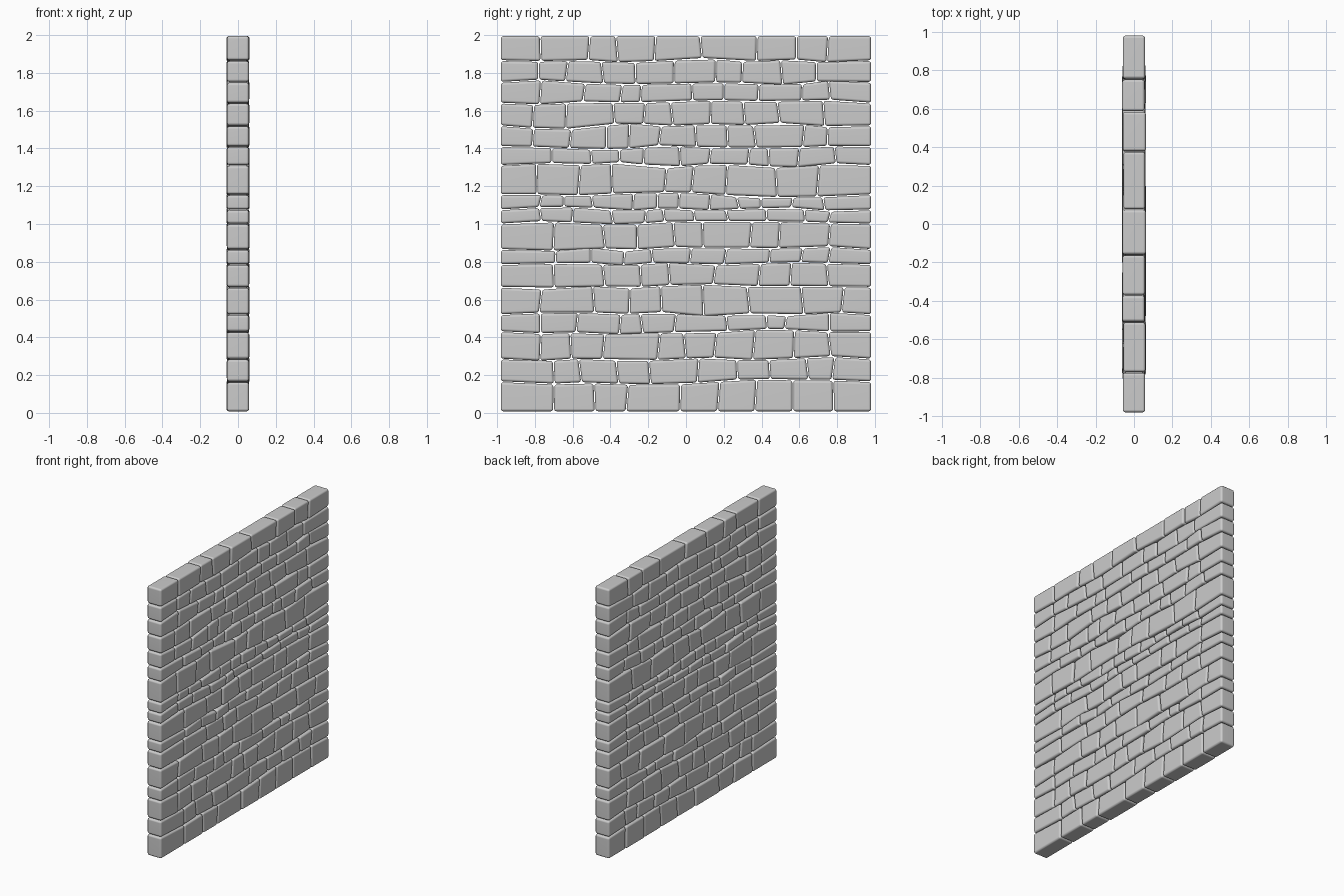
import bpy, bmesh, random

if "Cube" in bpy.data.objects:
    bpy.data.objects.remove(bpy.data.objects["Cube"])
random.seed(4)

HALF_W = 0.98     # half width of the wall (y)
HALF_T = 0.058    # half thickness of the wall (x)
BASE, CAP = 0.008, 1.995
GAP = 0.0025      # half of an open joint

# Courses from the ground up: top height, stones, first and last stone length
COURSES = [
    (0.165, 9, 0.28, 0.20), (0.285, 10, 0.28, 0.20), (0.43, 10, 0.21, 0.22),
    (0.52, 10, 0.21, 0.22), (0.665, 9, 0.21, 0.15), (0.785, 9, 0.28, 0.23),
    (0.865, 10, 0.29, 0.22), (1.0, 9, 0.28, 0.22), (1.075, 11, 0.21, 0.22),
    (1.155, 12, 0.21, 0.25), (1.31, 9, 0.19, 0.28), (1.41, 11, 0.27, 0.19),
    (1.52, 11, 0.17, 0.23), (1.64, 10, 0.17, 0.25), (1.75, 10, 0.21, 0.22),
    (1.865, 10, 0.20, 0.29), (CAP, 9, 0.21, 0.23),
]


def wavy_bed(level):
    """Bed joint that wanders a little, running level at the wall ends."""
    n = 9
    kinks = [random.uniform(-0.019, 0.017) for _ in range(n + 1)]
    kinks[0] = kinks[n] = 0

    def height(y):
        t = min(max((y + HALF_W) / (2 * HALF_W), 0), 0.9999) * n
        i = int(t)
        return level + kinks[i] + (kinks[i + 1] - kinks[i]) * (t - i)
    return height


def split_course(count, first, last, below):
    """Uneven upright joints, kept clear of the joints in the course below."""
    start, stop = -HALF_W + first, HALF_W - last
    step = (stop - start) / (count - 2)
    joints = [start]
    for i in range(1, count - 2):
        tries = [start + step * (i + random.uniform(-0.28, 0.28)) for _ in range(4)]
        joints.append(max(tries, key=lambda y: min([abs(y - b) for b in below] or [0])))
    return joints + [stop]


def build_course(index, bottom, top, joints):
    """One row of four-sided stones running through the wall."""
    edges = [(-HALF_W, -HALF_W)]
    for y in joints:
        lean = random.uniform(-0.008, 0.008)
        edges.append((y - lean, y + lean))
    edges.append((HALF_W, HALF_W))
    bm = bmesh.new()
    for n, ((b0, t0), (b1, t1)) in enumerate(zip(edges, edges[1:])):
        left = 0 if n == 0 else GAP
        right = 0 if n == len(edges) - 2 else GAP
        outline = [(b0 + left, bottom(b0) + GAP), (b1 - right, bottom(b1) + GAP),
                   (t1 - right, top(t1) - GAP), (t0 + left, top(t0) - GAP)]
        rings = []
        for side in (-1, 1):
            push = random.uniform(-0.003, 0.004) if left and right else 0
            rings.append([bm.verts.new((side * (HALF_T + push), y, z)) for y, z in outline])
        back, front = rings
        bm.faces.new(back[::-1])
        bm.faces.new(front)
        for i in range(4):
            k = (i + 1) % 4
            bm.faces.new((back[i], back[k], front[k], front[i]))
    bmesh.ops.recalc_face_normals(bm, faces=bm.faces)
    mesh = bpy.data.meshes.new(f"stone_course_{index:02d}")
    bm.to_mesh(mesh)
    bm.free()
    obj = bpy.data.objects.new(mesh.name, mesh)
    bpy.context.collection.objects.link(obj)
    # Worn, rounded edges with flat stone faces
    bevel = obj.modifiers.new("worn_edges", 'BEVEL')
    bevel.width = 0.014
    bevel.segments = 3
    bevel.limit_method = 'NONE'
    for poly in mesh.polygons:
        poly.use_smooth = True
    obj.modifiers.new("flat_faces", 'WEIGHTED_NORMAL')


# Stack the courses
bottom, below = (lambda y: BASE - GAP), []
for i, (level, count, first, last) in enumerate(COURSES, 1):
    top = (lambda y: CAP + GAP) if level == CAP else wavy_bed(level)
    joints = split_course(count, first, last, below)
    build_course(i, bottom, top, joints)
    bottom, below = top, joints
